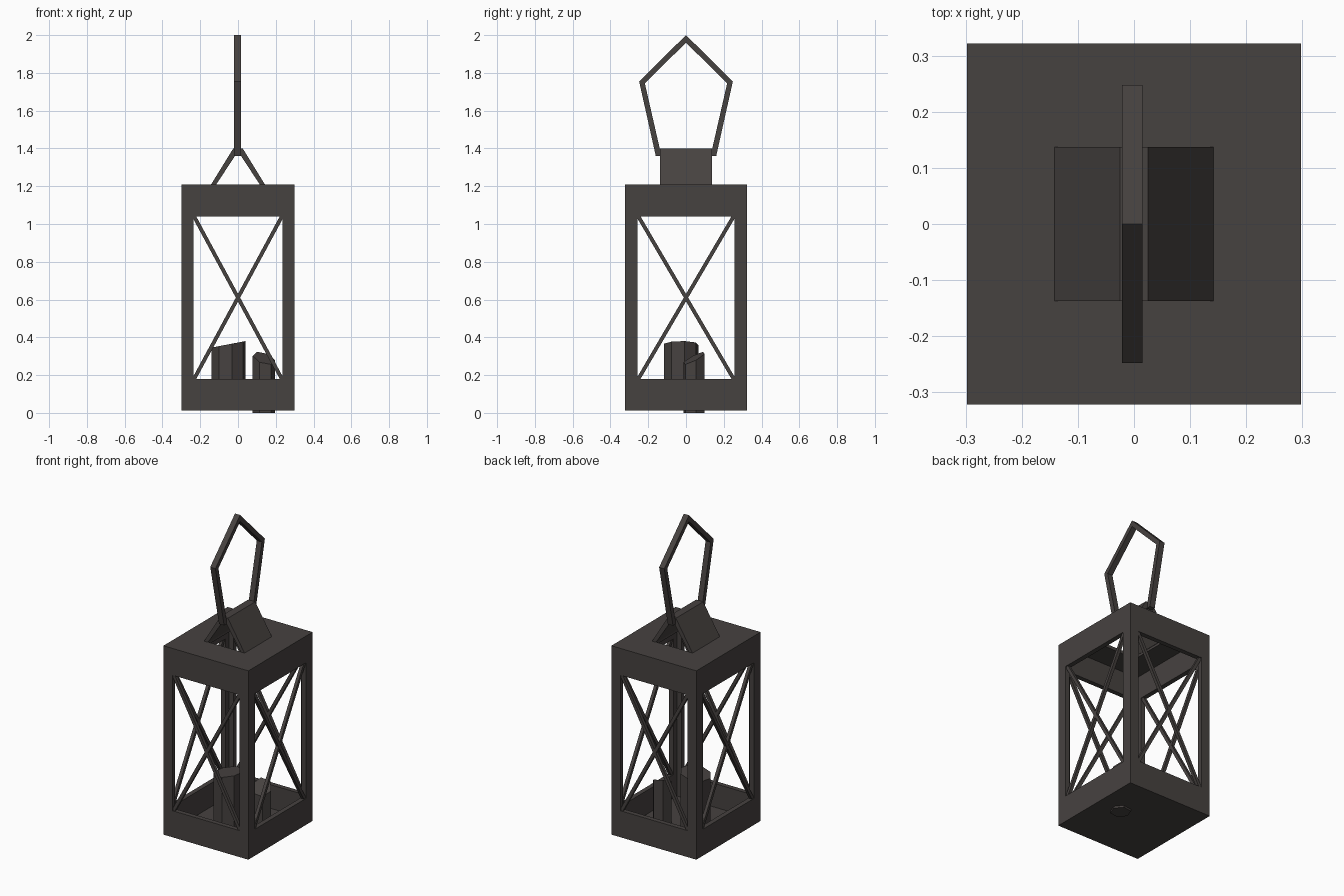
import bpy, bmesh, math
from mathutils import Vector

if "Cube" in bpy.data.objects:
    bpy.data.objects.remove(bpy.data.objects["Cube"])

metal = bpy.data.materials.new("dark_warm_grey")
metal.diffuse_color = (0.062, 0.054, 0.051, 1)
metal.use_nodes = True
metal.node_tree.nodes["Principled BSDF"].inputs["Base Color"].default_value = metal.diffuse_color


def finish(name, bm):
    bmesh.ops.recalc_face_normals(bm, faces=bm.faces)
    me = bpy.data.meshes.new(name)
    bm.to_mesh(me)
    bm.free()
    me.materials.append(metal)
    ob = bpy.data.objects.new(name, me)
    bpy.context.collection.objects.link(ob)
    return ob


def box(name, x0, x1, y0, y1, z0, z1):
    bm = bmesh.new()
    bmesh.ops.create_cube(bm, size=1)
    for v in bm.verts:
        v.co = ((x0 + x1) / 2 + v.co.x * (x1 - x0),
                (y0 + y1) / 2 + v.co.y * (y1 - y0),
                (z0 + z1) / 2 + v.co.z * (z1 - z0))
    return finish(name, bm)


def ring(name, outer, inner, z0, z1):
    """Rectangular tube: outer and inner are half sizes in x, y."""
    bm = bmesh.new()
    corners = [(-1, -1), (1, -1), (1, 1), (-1, 1)]
    loops = [[bm.verts.new((sx * h[0], sy * h[1], z)) for sx, sy in corners]
             for h, z in ((outer, z0), (outer, z1), (inner, z1), (inner, z0))]
    for a in range(4):
        p, q = loops[a], loops[(a + 1) % 4]
        for i in range(4):
            j = (i + 1) % 4
            bm.faces.new((p[i], p[j], q[j], q[i]))
    return finish(name, bm)


def extrude(name, pts, vec):
    """Closed flat outline pushed along vec."""
    bm = bmesh.new()
    f = bm.faces.new([bm.verts.new(p) for p in pts])
    r = bmesh.ops.extrude_face_region(bm, geom=[f])
    bmesh.ops.translate(bm, vec=vec, verts=[g for g in r["geom"] if isinstance(g, bmesh.types.BMVert)])
    return finish(name, bm)


def bar(name, a, b, w):
    """Square rod from a to b."""
    a, b = Vector(a), Vector(b)
    bm = bmesh.new()
    bmesh.ops.create_cube(bm, size=1)
    d = (b - a).normalized()
    side = Vector((-d.y, d.x, 0)).normalized()
    up = d.cross(side)
    for v in bm.verts:
        c = v.co.copy()
        v.co = (a + b) / 2 + d * c.z * (b - a).length + side * c.x * w + up * c.y * w
    return finish(name, bm)


def candle(name, cx, cy, r, sides, turn, z0, z1, sx, sy):
    """Prism with a slanted top of slopes sx, sy."""
    bm = bmesh.new()
    ang = [turn + math.tau * i / sides for i in range(sides)]
    off = [(r * math.cos(a), r * math.sin(a)) for a in ang]
    lo = [bm.verts.new((cx + x, cy + y, z0)) for x, y in off]
    hi = [bm.verts.new((cx + x, cy + y, z1 + sx * x + sy * y)) for x, y in off]
    bm.faces.new(lo)
    bm.faces.new(hi)
    for i in range(sides):
        j = (i + 1) % sides
        bm.faces.new((lo[i], lo[j], hi[j], hi[i]))
    return finish(name, bm)


X, Y, T = 0.298, 0.322, 0.03      # half sizes and wall thickness
IN = (X - T, Y - T)

# tray and top band
ring("tray_wall", (X, Y), IN, 0.012, 0.18)
box("tray_floor", -IN[0], IN[0], -IN[1], IN[1], 0.012, 0.03)
ring("top_band", (X, Y), IN, 1.04, 1.21)
ring("top_plate", IN, (0.12, 0.133), 1.19, 1.21)

# L-shaped corner posts
for sx in (-1, 1):
    for sy in (-1, 1):
        shape = [(X, Y), (X - 0.062, Y), (X - 0.062, Y - T), (X - T, Y - T),
                 (X - T, Y - 0.066), (X, Y - 0.066)]
        extrude("corner_post", [(sx * x, sy * y, 0.18) for x, y in shape], (0, 0, 0.86))

# crossed wires in each window
for s in (-1, 1):
    for d in (-1, 1):
        y, x = s * (Y - T / 2), s * (X - T / 2)
        bar("front_back_cross", (-0.235 * d, y, 0.175), (0.235 * d, y, 1.045), 0.02)
        bar("side_cross", (x, -0.255 * d, 0.175), (x, 0.255 * d, 1.045), 0.02)

# folded roof cap
cap = [(-0.145, 1.205), (-0.025, 1.40), (0.025, 1.40), (0.145, 1.205),
       (0.118, 1.205), (0.0, 1.385), (-0.118, 1.205)]
extrude("roof_cap", [(x, -0.137, z) for x, z in cap], (0, 0.274, 0))

# carrying handle, five-sided loop open at the bottom
outer = [(0.16, 1.36), (0.248, 1.755), (0, 2.0)]
inner = [(0, 1.96), (0.218, 1.745), (0.13, 1.36)]
loop = outer + [(-y, z) for y, z in outer[1::-1]] + [(-y, z) for y, z in inner[:0:-1]] + inner
extrude("handle", [(-0.021, y, z) for y, z in loop], (0.036, 0, 0))

# candles
candle("large_candle", -0.05, -0.025, 0.092, 8, 0.2, 0.02, 0.363, 0.19, 0)
candle("small_candle", 0.137, 0.043, 0.06, 6, 0.15, 0.0, 0.29, -0.27, 0.5)
